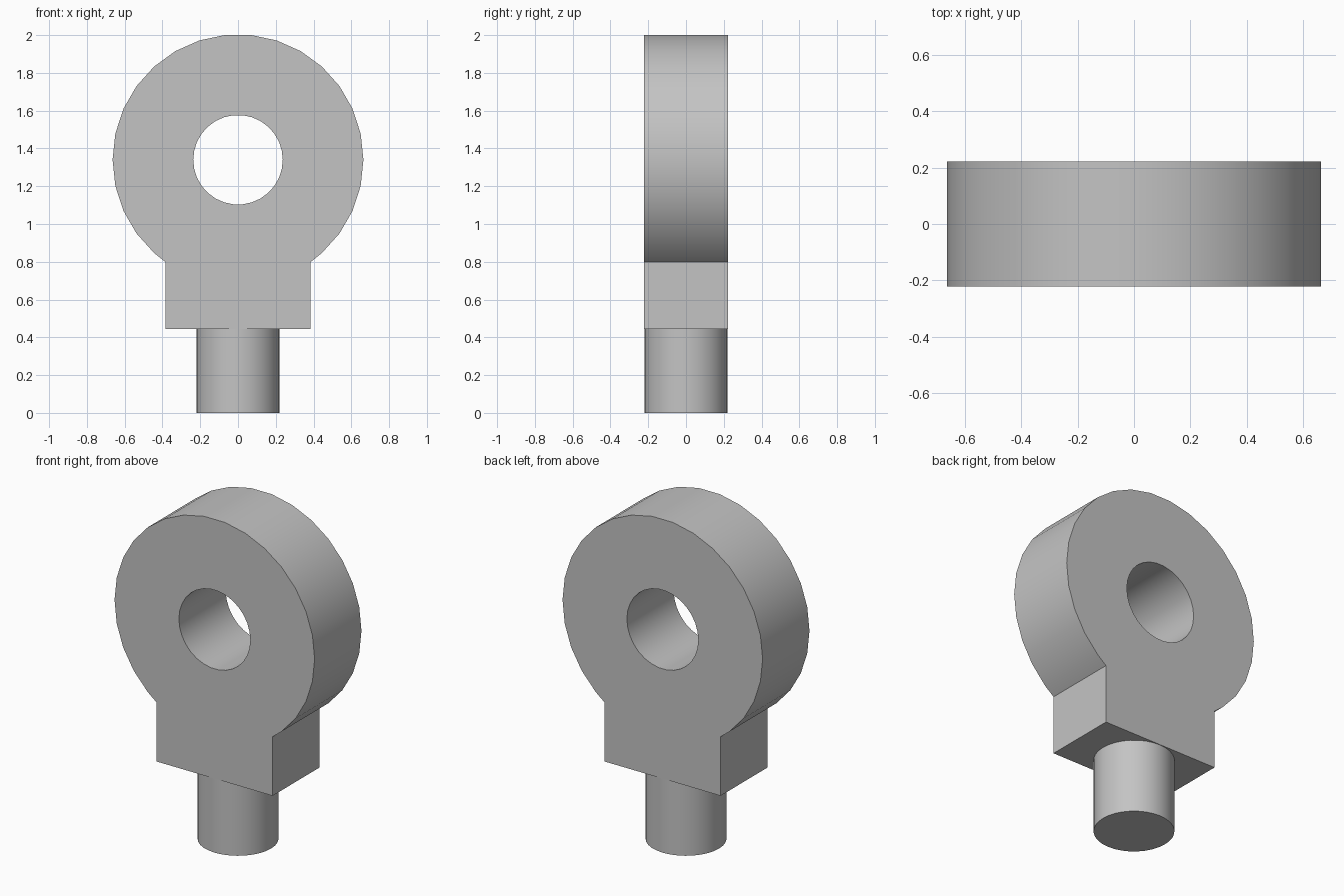
import bpy, bmesh, math
from mathutils import Vector

cube = bpy.data.objects.get("Cube")
if cube:
    bpy.data.objects.remove(cube, do_unlink=True)

RING_Z, RING_R, HOLE_R = 1.34, 0.664, 0.237
HALF_DEPTH, NECK_HALF, NECK_Z = 0.222, 0.385, 0.445
PIN_R = 0.22

grey = bpy.data.materials.new("plain_grey")
grey.use_nodes = True
colour = (0.55, 0.55, 0.55, 1)
grey.diffuse_color = colour
grey.node_tree.nodes["Principled BSDF"].inputs["Base Color"].default_value = colour


def finish(name, bm):
    bmesh.ops.recalc_face_normals(bm, faces=bm.faces[:])
    mesh = bpy.data.meshes.new(name)
    bm.to_mesh(mesh)
    bm.free()
    mesh.materials.append(grey)
    obj = bpy.data.objects.new(name, mesh)
    bpy.context.collection.objects.link(obj)
    bpy.ops.object.select_all(action='DESELECT')
    obj.select_set(True)
    bpy.context.view_layer.objects.active = obj
    bpy.ops.object.shade_smooth_by_angle(angle=math.radians(30))


def on_circle(radius, degrees):
    a = math.radians(degrees)
    return radius * math.cos(a), RING_Z + radius * math.sin(a)


# Eye plate: round head with a hole, running down into a square neck
shoulder_z = RING_Z - math.sqrt(RING_R ** 2 - NECK_HALF ** 2)
outline = [(-NECK_HALF, shoulder_z), (-NECK_HALF, NECK_Z),
           (NECK_HALF, NECK_Z), (NECK_HALF, shoulder_z)]
outline += [on_circle(RING_R, d) for d in range(-48, 229, 12)]
hole = [on_circle(HOLE_R, d) for d in range(0, 360, 12)]

bm = bmesh.new()
edges = []
for loop in (outline, hole):
    verts = [bm.verts.new((x, -HALF_DEPTH, z)) for x, z in loop]
    edges += [bm.edges.new((v, verts[i - 1])) for i, v in enumerate(verts)]
bmesh.ops.triangle_fill(bm, edges=edges, use_beauty=True, normal=Vector((0, -1, 0)))
back = bmesh.ops.extrude_face_region(bm, geom=bm.faces[:], use_keep_orig=True)
bmesh.ops.translate(bm, vec=(0, 2 * HALF_DEPTH, 0),
                    verts=[g for g in back["geom"] if isinstance(g, bmesh.types.BMVert)])
finish("eye_plate", bm)

# Round pin under the neck
bm = bmesh.new()
bmesh.ops.create_cone(bm, cap_ends=True, segments=32, radius1=PIN_R,
                      radius2=PIN_R, depth=NECK_Z)
bmesh.ops.translate(bm, vec=(0, 0, NECK_Z / 2), verts=bm.verts[:])
finish("pin", bm)
